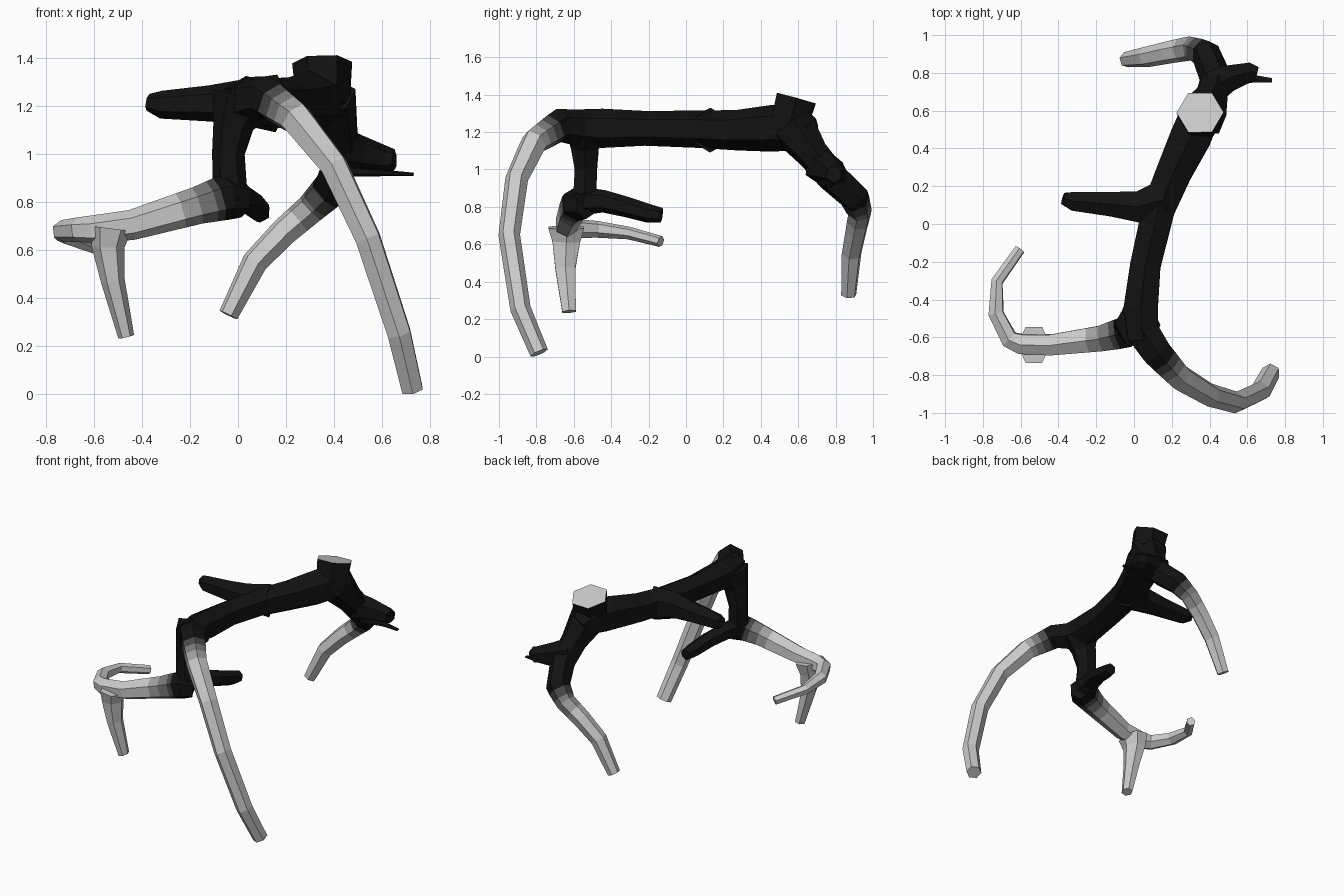
import bpy, bmesh, math
from mathutils import Vector

SIDES, STEPS = 6, 5
# shade ramp from near-black velvet to pale tips
ramp = []
for i in range(STEPS + 1):
    m = bpy.data.materials.new("antler_shade_%d" % i)
    v = 0.006 + 0.79 * (i / STEPS) ** 1.6
    m.diffuse_color = (v, v, v, 1)
    ramp.append(m)


def tube(name, pts, cap=None, squash=1.0):
    """Six-sided tapering tube; each point is x, y, z, radius, shade (0 dark, 1 pale)."""
    # split dark-to-pale segments so the shade fades along them
    fine = []
    for a, b in zip(pts, pts[1:]):
        n = 1 if a[4] == b[4] else 4
        for k in range(n):
            fine.append([p + (q - p) * k / n for p, q in zip(a, b)])
    fine.append(list(pts[-1]))
    c = [Vector(p[:3]) for p in fine]
    bm = bmesh.new()
    rings, u = [], None
    for i, p in enumerate(fine):
        d1 = (c[min(i + 1, len(c) - 1)] - c[i]).normalized()
        d0 = (c[i] - c[max(i - 1, 0)]).normalized()
        t = (d0 + d1).normalized()
        if u is None:
            u = Vector((0, 0, 1)) if abs(t.z) < 0.8 else Vector((1, 0, 0))
        u = (u - t * u.dot(t)).normalized()
        w = t.cross(u)
        ring = []
        for k in range(SIDES):
            a = math.tau * k / SIDES
            ring.append(bm.verts.new(c[i] + p[3] * (u * math.cos(a) * squash + w * math.sin(a))))
        rings.append(ring)
    for i, (r0, r1) in enumerate(zip(rings, rings[1:])):
        s = round((fine[i][4] + fine[i + 1][4]) / 2 * STEPS)
        for k in range(SIDES):
            j = (k + 1) % SIDES
            bm.faces.new((r0[k], r0[j], r1[j], r1[k])).material_index = s
    bm.faces.new(rings[0][::-1]).material_index = round(pts[0][4] * STEPS)
    end = pts[-1][4] if cap is None else cap
    bm.faces.new(rings[-1]).material_index = round(end * STEPS)
    bmesh.ops.recalc_face_normals(bm, faces=bm.faces)
    me = bpy.data.meshes.new(name)
    for m in ramp:
        me.materials.append(m)
    bm.to_mesh(me)
    bm.free()
    ob = bpy.data.objects.new(name, me)
    bpy.context.collection.objects.link(ob)
    return ob


# main beam running front to back
tube("main_beam", [
    (0.05, -0.62, 1.23, .09, 0), (0.035, -0.45, 1.22, .105, 0), (0.06, -0.22, 1.22, .093, 0),
    (0.13, 0.08, 1.215, .10, 0), (0.21, 0.27, 1.21, .108, 0), (0.30, 0.46, 1.22, .125, 0),
    (0.36, 0.60, 1.22, .12, 0), (0.385, 0.66, 1.19, .09, 0)])

# burr with its pale cut face
tube("burr", [(0.355, 0.54, 1.20, .11, 0), (0.35, 0.59, 1.38, .125, 0)], cap=1)

# long front tine reaching the ground
tube("front_tine", [
    (0.04, -0.56, 1.22, .10, 0), (0.12, -0.68, 1.235, .09, 0), (0.24, -0.81, 1.15, .072, .75),
    (0.40, -0.905, .95, .062, 1), (0.54, -0.945, .65, .058, 1), (0.67, -0.885, .255, .055, 1),
    (0.725, -0.785, .02, .05, 1)])

# side tine on the beam
tube("side_tine", [
    (0.16, 0.13, 1.21, .12, 0), (0.02, 0.09, 1.215, .095, 0), (-0.12, 0.105, 1.21, .075, 0),
    (-0.32, 0.12, 1.205, .058, 0), (-0.375, 0.135, 1.215, .035, 0)])

# descending branch and its pale arm
tube("drop_branch", [
    (0.02, -0.53, 1.22, .13, 0), (-0.02, -0.54, 1.12, .085, 0), (-0.04, -0.535, 1.0, .068, 0),
    (-0.035, -0.54, .89, .07, 0), (-0.04, -0.57, .79, .085, 0)])
tube("pale_arm", [
    (0.02, -0.53, .81, .075, 0), (-0.05, -0.575, .82, .095, 0), (-0.17, -0.605, .785, .078, .55),
    (-0.44, -0.64, .705, .063, 1), (-0.60, -0.635, .685, .06, 1), (-0.66, -0.61, .685, .052, 1),
    (-0.73, -0.475, .68, .045, 1), (-0.725, -0.305, .66, .034, 1), (-0.605, -0.135, .615, .03, 1)])
tube("arm_drop_tine", [
    (-0.53, -0.64, .69, .11, 1), (-0.54, -0.64, .61, .085, 1), (-0.52, -0.645, .47, .062, 1),
    (-0.465, -0.625, .24, .042, 1)], squash=.8)
tube("drop_spur", [
    (-0.04, -0.58, .83, .08, 0), (0.0, -0.44, .83, .06, 0), (0.05, -0.32, .80, .055, 0),
    (0.085, -0.20, .765, .05, 0), (0.095, -0.13, .755, .04, 0)])

# rear brow tine curling down and inward
tube("rear_tine", [
    (0.365, 0.57, 1.23, .13, 0), (0.41, 0.68, 1.08, .09, 0), (0.43, 0.78, .96, .085, 0),
    (0.38, 0.90, .85, .08, 0), (0.30, 0.93, .77, .065, .45), (0.19, 0.91, .675, .06, 1),
    (0.07, 0.885, .55, .055, 1), (-0.04, 0.87, .33, .042, 1)])

# short rear spur with a thin splinter
tube("rear_spur", [
    (0.41, 0.72, 1.02, .10, 0), (0.50, 0.77, 1.0, .08, 0), (0.61, 0.80, .975, .06, 0),
    (0.65, 0.79, .975, .045, 0)])
tube("rear_splinter", [
    (0.46, 0.75, .93, .05, 0), (0.62, 0.77, .92, .025, 0), (0.73, 0.76, .915, .014, 0)], squash=.5)
